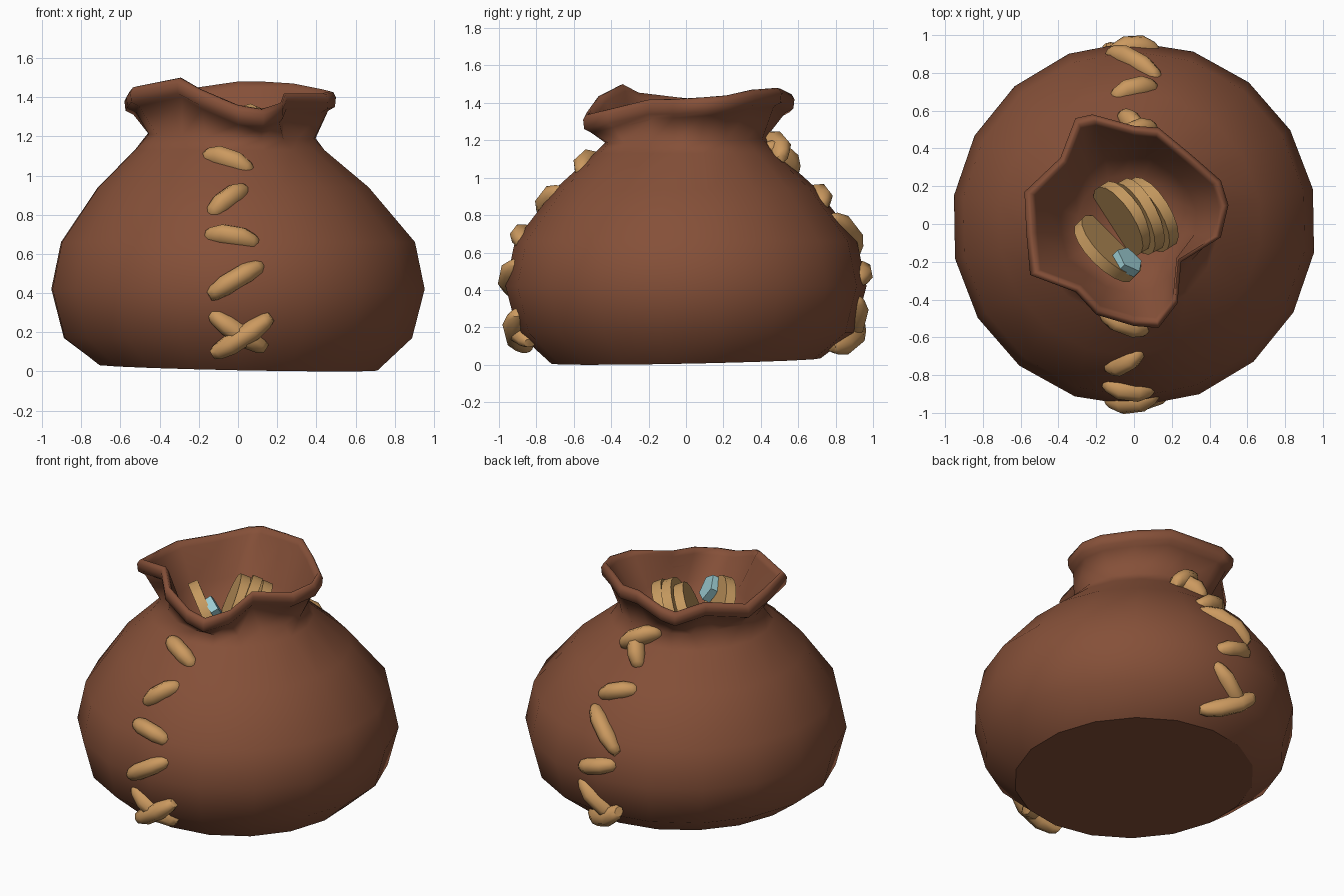
import bpy, bmesh, math
from mathutils import Vector, Matrix

if "Cube" in bpy.data.objects:
    bpy.data.objects.remove(bpy.data.objects["Cube"])


def mat(name, rgb):
    m = bpy.data.materials.new(name)
    m.diffuse_color = (*rgb, 1)
    m.use_nodes = True
    m.node_tree.nodes["Principled BSDF"].inputs["Base Color"].default_value = m.diffuse_color
    return m


LEATHER = mat("brown leather", (0.235, 0.080, 0.040))
THREAD = mat("tan thread", (0.60, 0.32, 0.115))
COIN = mat("old gold", (0.56, 0.32, 0.115))
GEM = mat("pale blue", (0.33, 0.60, 0.64))


def finish(name, bm, material, angle=None):
    bmesh.ops.recalc_face_normals(bm, faces=bm.faces)
    me = bpy.data.meshes.new(name)
    bm.to_mesh(me)
    bm.free()
    me.materials.append(material)
    ob = bpy.data.objects.new(name, me)
    bpy.context.collection.objects.link(ob)
    if angle:
        bpy.ops.object.select_all(action='DESELECT')
        ob.select_set(True)
        bpy.context.view_layer.objects.active = ob
        bpy.ops.object.shade_smooth_by_angle(angle=math.radians(angle))
    return ob


def skin(bm, rings):
    """Bridge equal closed rings of points and cap both ends."""
    vs = [[bm.verts.new(p) for p in r] for r in rings]
    n = len(vs[0])
    for a, b in zip(vs, vs[1:]):
        for k in range(n):
            j = (k + 1) % n
            bm.faces.new((a[k], a[j], b[j], b[k]))
    bm.faces.new(vs[0][::-1])
    bm.faces.new(vs[-1])


# crumpled rim of the mouth, counter-clockwise from the right
RIM = [(0.50, 0.10, 1.43), (0.46, 0.23, 1.44), (0.30, 0.37, 1.47), (0.13, 0.51, 1.48),
       (0, 0.52, 1.48), (-0.22, 0.58, 1.45), (-0.31, 0.56, 1.43), (-0.39, 0.35, 1.44),
       (-0.58, 0.17, 1.41), (-0.57, -0.05, 1.43), (-0.55, -0.27, 1.455), (-0.31, -0.36, 1.50),
       (-0.2, -0.48, 1.44), (0, -0.54, 1.36), (0.13, -0.55, 1.34), (0.23, -0.42, 1.37),
       (0.25, -0.20, 1.42), (0.46, -0.07, 1.42)]
N = len(RIM)
# body profile: radius, height
PROFILE = [(0.72, 0.02), (0.90, 0.17), (0.965, 0.42), (0.915, 0.66), (0.70, 0.94), (0.49, 1.13)]


def ring(r, z, shift=0.0, tilt=0.0, blend=0.0):
    pts = []
    for k in range(N):
        a = math.radians(11 + 360 / N * k)
        c = Vector((r * math.cos(a) + shift, r * math.sin(a), 0))
        q = Vector((RIM[k][0], RIM[k][1], 0)) * (r / 0.53)
        p = c.lerp(q, blend)
        p.z = z + tilt * (p.y - p.x)
        pts.append(p)
    return pts


def rim_ring(scale, dz):
    return [Vector((x * scale, y * scale, z + dz)) for x, y, z in RIM]


rings = [ring(r, z, -0.04 * max(0, z - 0.7) / 0.4, 0.02 if z < 0.1 else 0) for r, z in PROFILE]
rings += [ring(0.43, 1.20, -0.03, 0.03, 0.3),
          rim_ring(0.92, -0.10), rim_ring(0.99, -0.08), rim_ring(1.0, -0.03),
          rim_ring(0.975, -0.005), rim_ring(0.94, 0), rim_ring(0.90, -0.035),
          ring(0.36, 1.20, -0.03, 0, 0.35), ring(0.26, 1.06, -0.04)]
bm = bmesh.new()
skin(bm, rings)
pouch = finish("pouch", bm, LEATHER, 85)
# crisp edge round the flat base
for e in pouch.data.edges:
    if all(pouch.data.vertices[v].co.z < 0.06 for v in e.vertices):
        e.use_edge_sharp = True


def surface(z):
    """Body radius and slope direction at a height."""
    pts = PROFILE + [(0.43, 1.20), (0.44, 1.3)]
    for (r0, z0), (r1, z1) in zip(pts, pts[1:]):
        if z <= z1:
            t = (z - z0) / (z1 - z0)
            return r0 + (r1 - r0) * t, Vector((0, r0 - r1, z1 - z0)).normalized()


def stitch(name, u, z, deg, length, side, lift=0.0):
    """One tapered thread loop lying on the seam; side -1 front, 1 back."""
    r, s = surface(z)
    right = Vector((-side, 0, 0))
    up = Vector((0, -side * s.y, s.z))
    out = Vector((0, side * s.z, s.y))
    a = math.radians(deg)
    d = right * math.cos(a) + up * math.sin(a)
    w = up * math.cos(a) - right * math.sin(a)
    c = Vector((0, side * (r - 0.015), z)) + right * u + out * lift
    rs = []
    for t, f in ((-0.5, 0.5), (-0.42, 0.75), (-0.2, 1), (0.2, 1), (0.42, 0.75), (0.5, 0.5)):
        o = c + d * t * length - out * (0.14 * t * t)
        rs.append([o + w * 0.054 * f * math.cos(b) + out * 0.068 * f * math.sin(b)
                   for b in [math.tau * (k + 0.5) / 8 for k in range(8)]])
    bm = bmesh.new()
    skin(bm, rs)
    finish(name, bm, THREAD, 50)


# seam stitches: sideways offset, height, angle, length, lift
FRONT = [(-0.05, 1.08, -27, 0.28, 0), (-0.05, 0.88, 42, 0.26, 0), (-0.03, 0.69, -12, 0.28, 0),
         (-0.01, 0.47, 31, 0.32, 0), (0, 0.20, -34, 0.34, 0), (0.02, 0.18, 34, 0.36, 0.025)]
BACK = [(0, 1.15, 32, 0.27, 0.04), (0, 1.10, -60, 0.26, 0.02), (0, 0.90, 22, 0.26, 0),
        (0, 0.71, -42, 0.36, 0), (0, 0.49, 16, 0.27, 0), (-0.01, 0.25, -42, 0.33, 0),
        (0.01, 0.15, 34, 0.36, 0.02)]
for label, side, rows in (("front", -1, FRONT), ("back", 1, BACK)):
    for i, (u, z, deg, ln, lift) in enumerate(rows):
        stitch(f"{label}_stitch_{i + 1}", u, z, deg, ln, side, lift)


def disc(name, centre, facing, radius, depth, segments, material):
    bm = bmesh.new()
    rot = Vector(facing).to_track_quat('Z', 'Y').to_matrix().to_4x4()
    bmesh.ops.create_cone(bm, cap_ends=True, segments=segments, radius1=radius, radius2=radius,
                          depth=depth, matrix=Matrix.Translation(centre) @ rot)
    finish(name, bm, material, 40)


# coins standing in the mouth: centre, facing direction
COINS = [((-0.06, 0.03, 1.15), (-0.78, -0.50, 0.38)), ((0.02, 0.04, 1.16), (-0.82, -0.42, 0.36)),
         ((0.08, 0.05, 1.14), (-0.80, -0.50, 0.42)), ((-0.14, -0.13, 1.15), (0.66, 0.66, 0.36))]
for i, (c, n) in enumerate(COINS):
    disc(f"coin_{i + 1}", c, n, 0.21, 0.062, 18, COIN)

# gem chip leaning on the inner face of the front coin
disc("gem", (-0.035, -0.20, 1.24), (0.60, 0.62, 0.50), 0.085, 0.05, 5, GEM)
